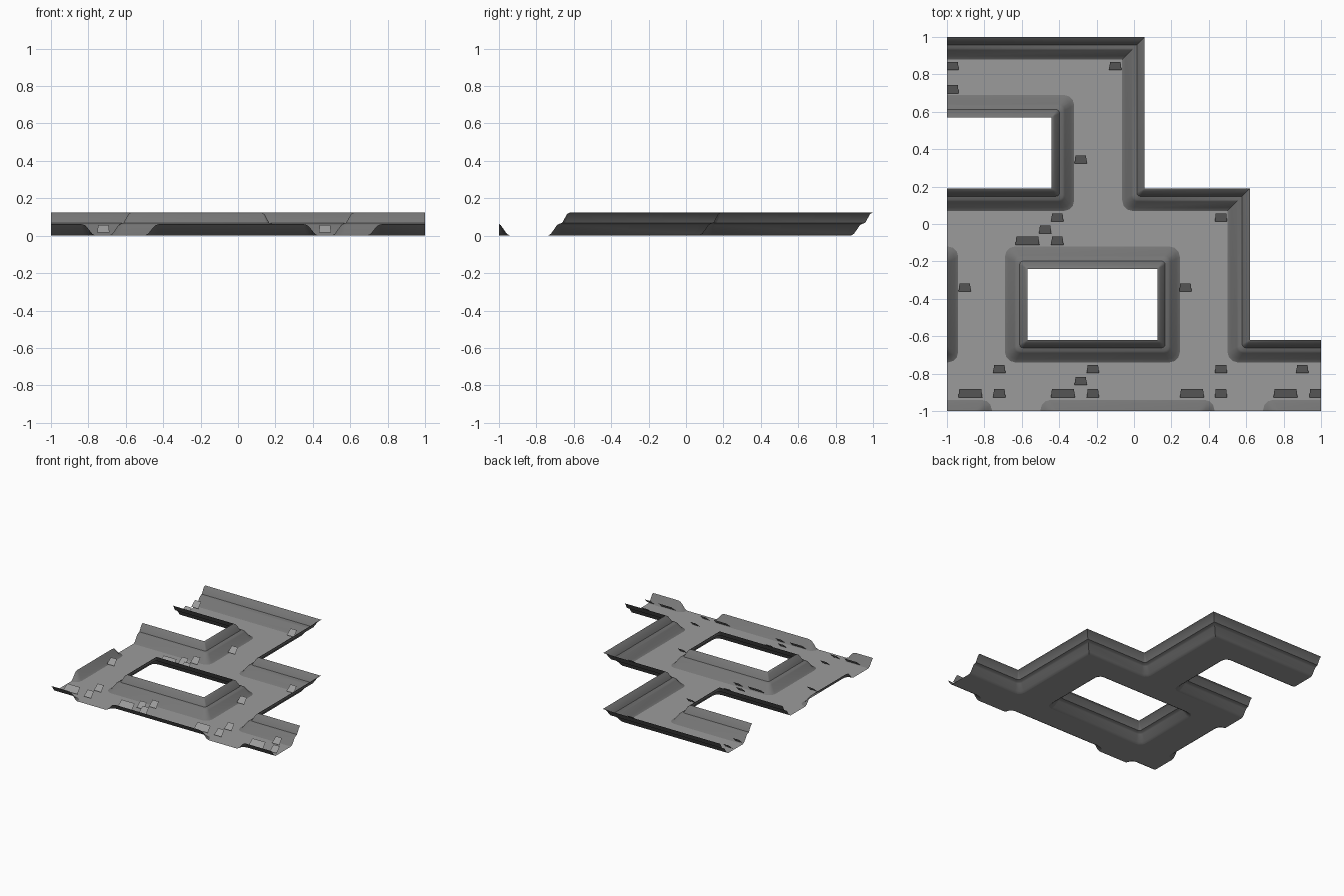
import bpy, bmesh, math
from mathutils import Vector

if "Cube" in bpy.data.objects:
    bpy.data.objects.remove(bpy.data.objects["Cube"])


def material(name, v):
    m = bpy.data.materials.new(name)
    m.diffuse_color = (v, v, v, 1)
    m.use_nodes = True
    m.node_tree.nodes["Principled BSDF"].inputs["Base Color"].default_value = m.diffuse_color
    return m


FLOOR_GREY = material("light grey", 0.33)
WALL_GREY = material("dark grey", 0.18)

# Wall cross-section: (outward distance from floor edge, height)
PROFILE = [(0, 0), (0.018, 0.01), (0.05, 0.056), (0.06, 0.063),
           (0.078, 0.069), (0.104, 0.115), (0.12, 0.125)]

# Floor edges; the wall rises to the left of each path. Ends overrun and get trimmed.
PATHS = [
    [(-1.2, .88), (-.063, .88), (-.063, .07), (.5, .07), (.5, -.74), (1.2, -.74)],
    [(1.2, -.94), (.69, -.94), (.69, -1.2)],
    [(.43, -1.2), (.43, -.94), (-.5, -.94), (-.5, -1.2)],
    [(-.76, -1.2), (-.76, -.94), (-1.2, -.94)],
    [(-1.2, -.74), (-.94, -.74), (-.94, -.12), (-1.2, -.12)],
    [(-1.2, .07), (-.32, .07), (-.32, .69), (-1.2, .69)],
]
HOLE = [(-.69, -.74), (.245, -.74), (.245, -.12), (-.69, -.12)]


def offset_path(path, d, closed=False):
    """Path moved left by d; left turns are rounded, fading to sharp at the top."""
    pts = [Vector(p) for p in path]
    n, out = len(pts), []
    r = 0.055 * (1 - d / 0.12)
    for i, p in enumerate(pts):
        a = (p - pts[i - 1]).normalized() if closed or i > 0 else None
        b = (pts[(i + 1) % n] - p).normalized() if closed or i < n - 1 else None
        if a is None or b is None:
            t = a or b
            out.append(p + Vector((-t.y, t.x)) * d)
            continue
        q = p + Vector((-a.y, a.x)) * d + Vector((-b.y, b.x)) * d
        if a.x * b.y - a.y * b.x > 0:
            c = q + (b - a) * r
            for k in range(4):
                t = k * math.pi / 6
                out.append(c - b * r * math.cos(t) + a * r * math.sin(t))
        else:
            out.append(q)
    return out


def finish(bm, name, mat, smooth=False):
    # Trim to the square tile
    for co, no in (((1, 0, 0), (1, 0, 0)), ((-1, 0, 0), (-1, 0, 0)), ((0, -1, 0), (0, -1, 0))):
        geom = bm.verts[:] + bm.edges[:] + bm.faces[:]
        bmesh.ops.bisect_plane(bm, geom=geom, dist=1e-6, plane_co=co, plane_no=no, clear_outer=True)
    me = bpy.data.meshes.new(name)
    bm.to_mesh(me)
    bm.free()
    me.materials.append(mat)
    if smooth:
        me.shade_smooth()
        me.set_sharp_from_angle(angle=math.radians(30))
    bpy.context.collection.objects.link(bpy.data.objects.new(name, me))


def wall(name, path, closed=False):
    bm = bmesh.new()
    rows = [[bm.verts.new((p.x, p.y, z)) for p in offset_path(path, d, closed)]
            for d, z in PROFILE]
    n = len(rows[0])
    for lo, hi in zip(rows, rows[1:]):
        for i in range(n if closed else n - 1):
            j = (i + 1) % n
            quad = [lo[i], lo[j], hi[j], hi[i]]
            # Rounded corners close to a single point at the top
            if (hi[i].co - hi[j].co).length < 1e-5:
                quad = quad[:3]
            bm.faces.new(quad)
    bmesh.ops.remove_doubles(bm, verts=bm.verts[:], dist=1e-5)
    finish(bm, name, WALL_GREY, True)


# Sloped walls
for name, path in zip(("back_wall", "front_wall_right", "front_wall_middle",
                       "front_wall_left", "left_wall", "notch_wall"), PATHS):
    wall(name, path)
wall("hole_wall", HOLE, True)

# Floor: outline chained from all the edges, with one rectangular hole
bm = bmesh.new()
outline = [p for path in PATHS for p in offset_path(path, 0)]
edges = []
for loop in (outline, offset_path(HOLE, 0, True)):
    vs = [bm.verts.new((p.x, p.y, 0)) for p in loop]
    edges += [bm.edges.new((vs[i - 1], vs[i])) for i in range(len(vs))]
bmesh.ops.triangle_fill(bm, use_beauty=True, edges=edges, normal=(0, 0, 1))
for f in bm.faces:
    f.normal_update()
    if f.normal.z < 0:
        f.normal_flip()
finish(bm, "floor", FLOOR_GREY)

# Small tilted plates on the floor, grouped by row: y -> x centres
SMALL = {.845: (-.97, -.1), .72: (-.97,), .345: (-.285,), .035: (-.41, .465),
         -.03: (-.475,), -.09: (-.41,), -.34: (-.905, .275),
         -.775: (-.72, -.22, .465, .9), -.84: (-.285,),
         -.905: (-.72, -.22, .465, .97)}
WIDE = {-.09: (-.57,), -.905: (-.875, -.38, .31, .81)}
bm = bmesh.new()
for rows, w in ((SMALL, .033), (WIDE, .064)):
    for y, xs in rows.items():
        for x in xs:
            bm.faces.new([bm.verts.new(c) for c in (
                (x - w, y - .022, .016), (x + w, y - .022, .016),
                (x + w - .005, y + .022, .056), (x - w + .005, y + .022, .056))])
finish(bm, "tilted_plates", FLOOR_GREY)
